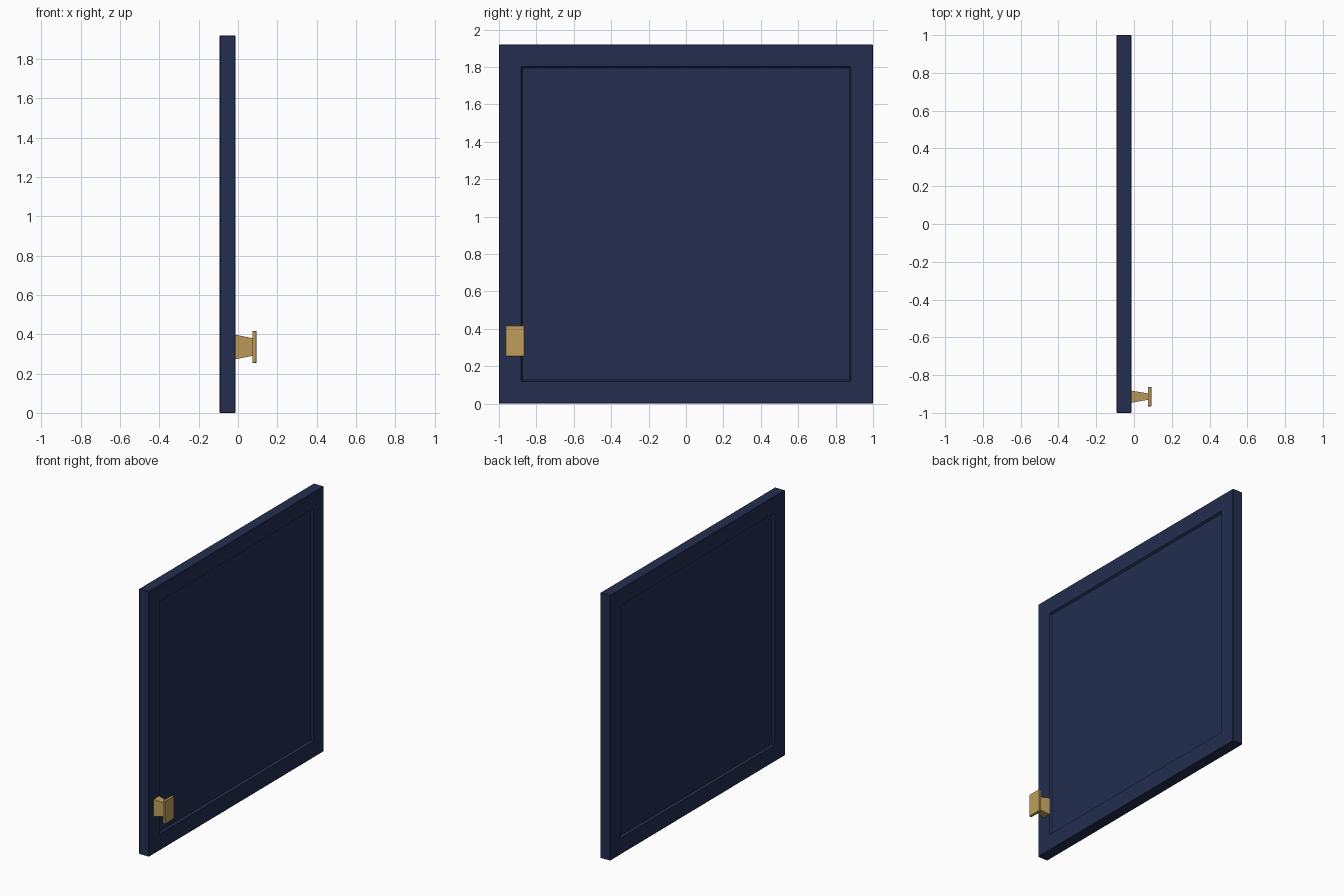
import bpy, bmesh
from mathutils import Vector

if "Cube" in bpy.data.objects:
    bpy.data.objects.remove(bpy.data.objects["Cube"])


def material(name, rgb):
    m = bpy.data.materials.new(name)
    m.diffuse_color = (*rgb, 1)
    m.use_nodes = True
    m.node_tree.nodes["Principled BSDF"].inputs["Base Color"].default_value = m.diffuse_color
    return m


NAVY = material("navy paint", (0.017, 0.027, 0.078))
BRASS = material("brushed brass", (0.53, 0.34, 0.108))


def make_object(name, bm, mat):
    bmesh.ops.recalc_face_normals(bm, faces=bm.faces)
    mesh = bpy.data.meshes.new(name)
    bm.to_mesh(mesh)
    bm.free()
    mesh.materials.append(mat)
    ob = bpy.data.objects.new(name, mesh)
    bpy.context.collection.objects.link(ob)
    return ob


def frustum(bm, x0, x1, centre, size0, size1):
    """Block along x whose (y, z) section goes from size0 to size1."""
    rings = []
    for x, (w, h) in ((x0, size0), (x1, size1)):
        rings.append([bm.verts.new((x, centre[0] + sy * w / 2, centre[1] + sz * h / 2))
                      for sy, sz in ((-1, -1), (1, -1), (1, 1), (-1, 1))])
    a, b = rings
    bm.faces.new(a)
    bm.faces.new(b)
    for i in range(4):
        j = (i + 1) % 4
        bm.faces.new((a[i], a[j], b[j], b[i]))


def soften(ob, width):
    mod = ob.modifiers.new("soft edges", 'BEVEL')
    mod.width = width
    mod.segments = 1
    mod.limit_method = 'ANGLE'
    mod.angle_limit = 1.2


# Door slab with a recessed, chamfered panel on both faces
bm = bmesh.new()
frustum(bm, -0.093, -0.013, (0, 0.96), (2, 1.92), (2, 1.92))
bm.normal_update()
bmesh.ops.recalc_face_normals(bm, faces=bm.faces)
for face in [f for f in bm.faces if abs(f.normal.x) > 0.9]:
    inward = -0.015 * face.normal.copy()
    bmesh.ops.inset_region(bm, faces=[face], thickness=0.167)
    bmesh.ops.inset_region(bm, faces=[face], thickness=0.012)
    bmesh.ops.translate(bm, verts=face.verts, vec=Vector(inward))
door = make_object("door_panel", bm, NAVY)
soften(door, 0.003)

# Tapered handle stem
bm = bmesh.new()
frustum(bm, -0.014, 0.074, (-0.914, 0.335), (0.064, 0.125), (0.034, 0.09))
make_object("handle_stem", bm, BRASS)

# Flat handle plate
bm = bmesh.new()
frustum(bm, 0.073, 0.093, (-0.914, 0.335), (0.102, 0.164), (0.102, 0.164))
soften(make_object("handle_plate", bm, BRASS), 0.002)
